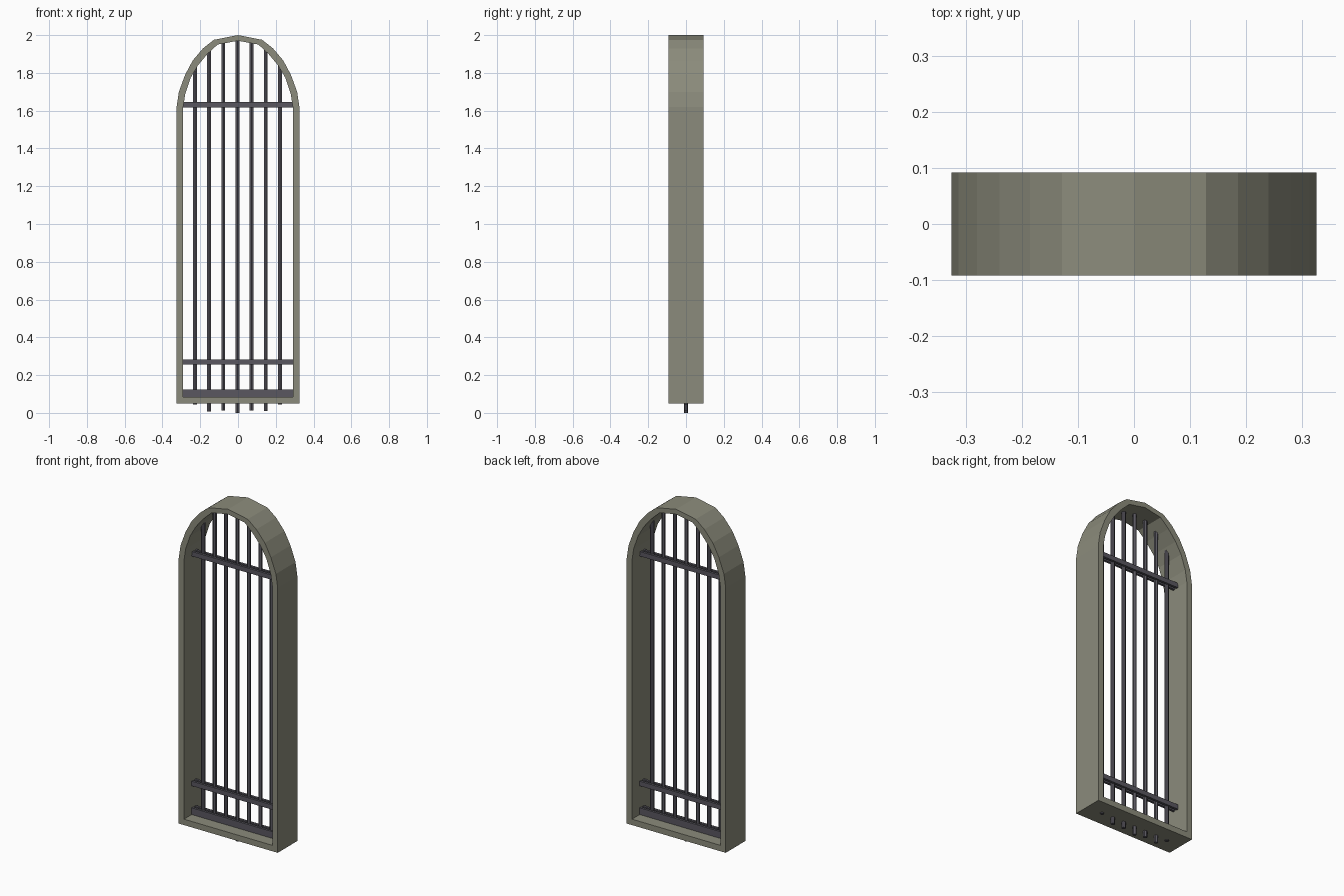
import bpy, bmesh
from mathutils import Matrix, Vector

if "Cube" in bpy.data.objects:
    bpy.data.objects.remove(bpy.data.objects["Cube"])


def material(name, colour):
    m = bpy.data.materials.new(name)
    m.use_nodes = True
    m.diffuse_color = colour
    m.node_tree.nodes["Principled BSDF"].inputs["Base Color"].default_value = colour
    return m


stone = material("stone", (0.26, 0.26, 0.20, 1))
iron = material("dark iron", (0.10, 0.095, 0.115, 1))


def finish(bm, name, mat):
    bmesh.ops.recalc_face_normals(bm, faces=bm.faces)
    mesh = bpy.data.meshes.new(name)
    bm.to_mesh(mesh)
    bm.free()
    mesh.materials.append(mat)
    obj = bpy.data.objects.new(name, mesh)
    bpy.context.collection.objects.link(obj)
    return obj


def box(name, size, centre, mat):
    bm = bmesh.new()
    bmesh.ops.create_cube(bm, size=1, matrix=Matrix.Translation(centre) @ Matrix.Diagonal((*size, 1)))
    return finish(bm, name, mat)


# Arched frame: half outlines from the bottom corner up to the crown
outer = [(0.325, 0.05), (0.325, 1.62), (0.313, 1.70), (0.28, 1.79), (0.24, 1.865),
         (0.185, 1.93), (0.128, 1.975), (0, 2.0)]
inner = [(0.29, 0.085), (0.29, 1.62), (0.279, 1.69), (0.25, 1.775), (0.212, 1.84),
         (0.162, 1.90), (0.108, 1.95), (0, 1.97)]


def full_loop(half):
    return half + [(-x, z) for x, z in reversed(half[:-1])]


bm = bmesh.new()
rings = [[bm.verts.new((x, y, z)) for x, z in full_loop(half)]
         for half, y in ((outer, -0.092), (outer, 0.092), (inner, 0.092), (inner, -0.092))]
for a, b in zip(rings, rings[1:] + rings[:1]):
    n = len(a)
    for i in range(n):
        j = (i + 1) % n
        bm.faces.new((a[i], a[j], b[j], b[i]))
finish(bm, "arched_frame", stone)

# Upright bars, hexagonal, with their feet poking through the sill
feet = [0.045, 0.007, 0.013, 0.0, 0.013, 0.010, 0.045]
tops = [1.85, 1.93, 1.97, 1.985, 1.97, 1.93, 1.85]
for i, (foot, top) in enumerate(zip(feet, tops)):
    bm = bmesh.new()
    bmesh.ops.create_cone(bm, cap_ends=True, segments=6, radius1=0.0115, radius2=0.0115, depth=top - foot,
                          matrix=Matrix.Translation(((i - 3) * 0.075 - 0.003, 0, (top + foot) / 2)))
    finish(bm, f"upright_bar_{i + 1}", iron)

# Cross rails: a pair of flat strips clasping the bars
for label, z, height in (("sill", 0.105, 0.04), ("lower", 0.269, 0.028), ("upper", 1.631, 0.028)):
    for side, y in (("front", -0.013), ("back", 0.013)):
        box(f"{label}_rail_{side}", (0.6, 0.014, height), Vector((0, y, z)), iron)
